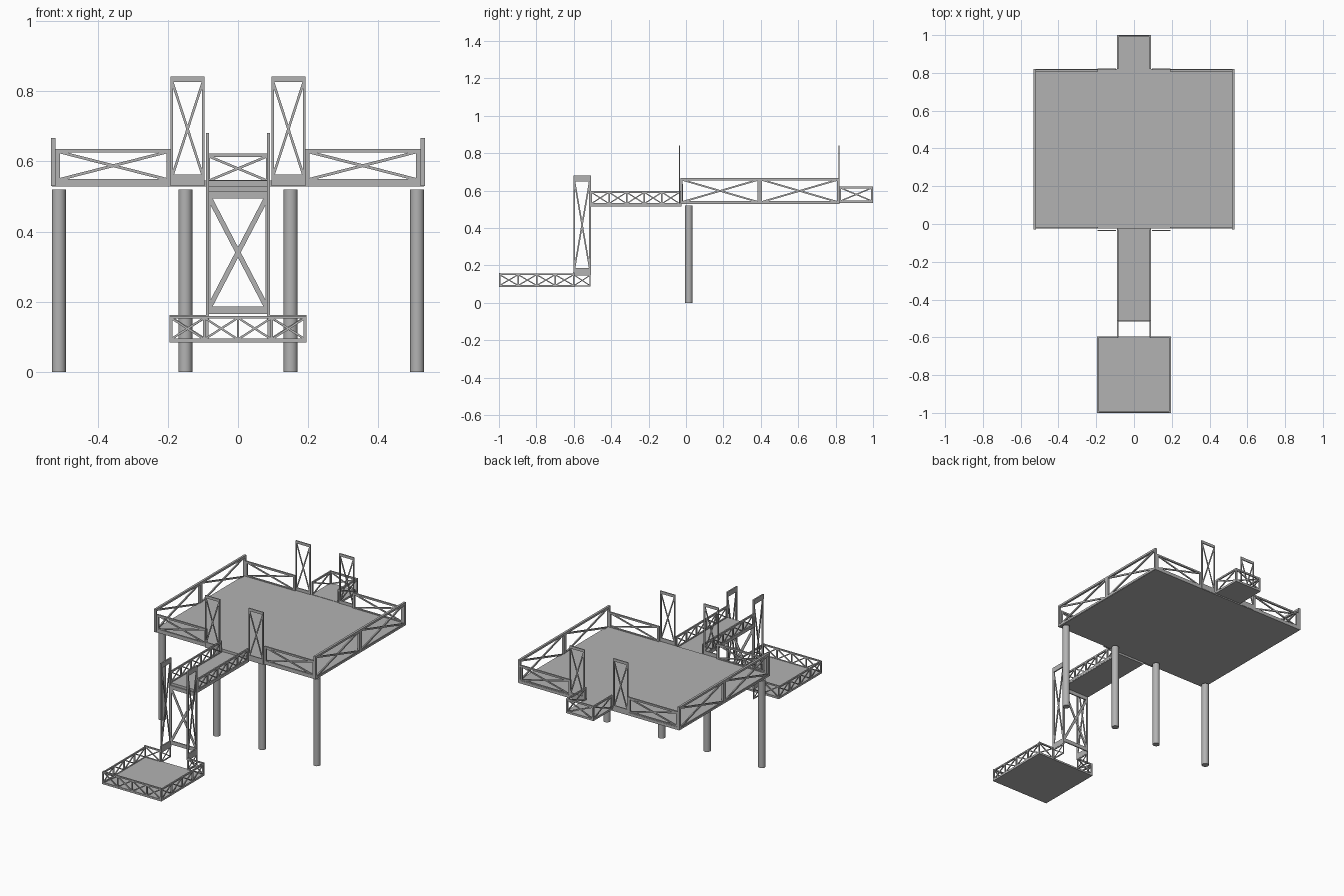
import bpy
import bmesh
from mathutils import Vector, Matrix

cube = bpy.data.objects.get("Cube")
if cube:
    bpy.data.objects.remove(cube)

grey = bpy.data.materials.new("steel_grey")
grey.use_nodes = True
GREY = (0.45, 0.45, 0.45, 1)
grey.diffuse_color = GREY
bsdf = grey.node_tree.nodes["Principled BSDF"]
bsdf.inputs["Base Color"].default_value = GREY
bsdf.inputs["Roughness"].default_value = 0.7


def finish(name, bm):
    mesh = bpy.data.meshes.new(name)
    bm.to_mesh(mesh)
    bm.free()
    mesh.materials.append(grey)
    obj = bpy.data.objects.new(name, mesh)
    bpy.context.collection.objects.link(obj)
    return obj


def slab(name, x, y, z):
    """Box from three (low, high) ranges."""
    bm = bmesh.new()
    mid = [sum(r) / 2 for r in (x, y, z)]
    size = [r[1] - r[0] for r in (x, y, z)]
    bmesh.ops.create_cube(bm, size=1, matrix=Matrix.Translation(mid) @ Matrix.Diagonal((*size, 1)))
    return finish(name, bm)


def beam(bm, a, b, normal, width, depth):
    """Rectangular bar from a to b, flat to the plane with this normal."""
    along = b - a
    u = along.normalized()
    v = normal.cross(u)
    frame = Matrix((u * along.length, v * width, normal * depth)).transposed().to_4x4()
    bmesh.ops.create_cube(bm, size=1, matrix=Matrix.Translation((a + b) / 2) @ frame)


def truss(name, start, end, z, bays=1, post=0.01, top=0.01, bottom=0.01, brace=0.007, depth=0.008):
    """Upright frame with crossed braces, between two plan points."""
    bm = bmesh.new()
    a, b = Vector((*start, 0)), Vector((*end, 0))
    u = (b - a).normalized()
    n = u.cross(Vector((0, 0, 1)))
    low, high = Vector((0, 0, z[0])), Vector((0, 0, z[1]))
    for height, w in ((z[0] + bottom / 2, bottom), (z[1] - top / 2, top)):
        h = Vector((0, 0, height))
        beam(bm, a + h, b + h, n, w, depth)
    inner_a, inner_b = a + u * post / 2, b - u * post / 2
    stops = [inner_a.lerp(inner_b, i / bays) for i in range(bays + 1)]
    for p in stops:
        beam(bm, p + low, p + high, n, post, depth * 0.96)
    low.z += bottom * 0.7
    high.z -= top * 0.7
    for p, q in zip(stops, stops[1:]):
        beam(bm, p + low, q + high, n, brace, depth * 0.6)
        beam(bm, p + high, q + low, n, brace, depth * 0.5)
    return finish(name, bm)


# Decks and walkways
slab("main_deck", (-0.53, 0.53), (-0.025, 0.82), (0.528, 0.545))
slab("bridge_floor", (-0.09, 0.09), (-0.51, -0.025), (0.516, 0.53))
slab("balcony_floor", (-0.09, 0.09), (0.82, 1.0), (0.535, 0.547))
slab("landing_floor", (-0.195, 0.195), (-1.0, -0.595), (0.084, 0.094))

# Round piles under the front edge
for i, x in enumerate((-0.51, -0.15, 0.15, 0.51)):
    bm = bmesh.new()
    bmesh.ops.create_cone(bm, cap_ends=True, segments=24, radius1=0.02, radius2=0.02,
                          depth=0.52, matrix=Matrix.Translation((x, 0.015, 0.26)))
    pile = finish(f"pile_{i + 1}", bm)
    bpy.context.view_layer.objects.active = pile
    pile.select_set(True)
    bpy.ops.object.shade_smooth_by_angle()
    pile.select_set(False)

for side, s in (("left", 1), ("right", -1)):
    # Main deck railings
    for end, y0, y1 in (("front", -0.03, 0.395), ("back", 0.395, 0.82)):
        truss(f"{side}_{end}_side_rail", (s * 0.526, y0), (s * 0.526, y1), (0.53, 0.667),
              post=0.012, top=0.012, bottom=0.012, brace=0.009, depth=0.013)
    for end, y in (("front", -0.02), ("back", 0.813)):
        truss(f"{side}_{end}_rail", (s * 0.52, y), (s * 0.19, y), (0.54, 0.635),
              post=0.013, brace=0.008, depth=0.01)
    # Tall gate frames
    for end, y in (("front", -0.034), ("back", 0.819)):
        truss(f"{side}_{end}_gate", (s * 0.192, y), (s * 0.095, y), (0.53, 0.842),
              post=0.007, top=0.016, bottom=0.033, brace=0.007, depth=0.006)
    # Bridge and balcony railings
    truss(f"{side}_bridge_rail", (s * 0.087, -0.51), (s * 0.087, -0.03), (0.52, 0.598),
          bays=5, post=0.008, bottom=0.015, brace=0.006)
    truss(f"{side}_balcony_rail", (s * 0.086, 0.82), (s * 0.086, 1.0), (0.537, 0.622))
    # Lift tower sides and the base fence beneath
    truss(f"{side}_lift_frame", (s * 0.087, -0.602), (s * 0.087, -0.509), (0.15, 0.68),
          post=0.009, top=0.03, bottom=0.036, brace=0.008)
    truss(f"{side}_lift_base", (s * 0.087, -0.6), (s * 0.087, -0.51), (0.088, 0.152),
          post=0.005, top=0.006, bottom=0.006, brace=0.005, depth=0.005)
    # Landing railings
    truss(f"{side}_landing_rail", (s * 0.191, -1.0), (s * 0.191, -0.597), (0.086, 0.156),
          bays=4, post=0.007, top=0.008, bottom=0.01, brace=0.006)
    truss(f"{side}_landing_back_rail", (s * 0.195, -0.6), (s * 0.088, -0.6), (0.086, 0.162),
          post=0.007, top=0.008, bottom=0.01, brace=0.006)

# Cross frames spanning the centre line
truss("balcony_back_rail", (-0.09, 0.995), (0.09, 0.995), (0.537, 0.622))
truss("lift_back_frame", (-0.088, -0.512), (0.088, -0.512), (0.165, 0.516),
      post=0.009, top=0.022, bottom=0.022, brace=0.014, depth=0.007)
truss("landing_front_rail", (-0.195, -0.995), (0.195, -0.995), (0.086, 0.16),
      bays=4, post=0.007, top=0.008, bottom=0.01, brace=0.006)
